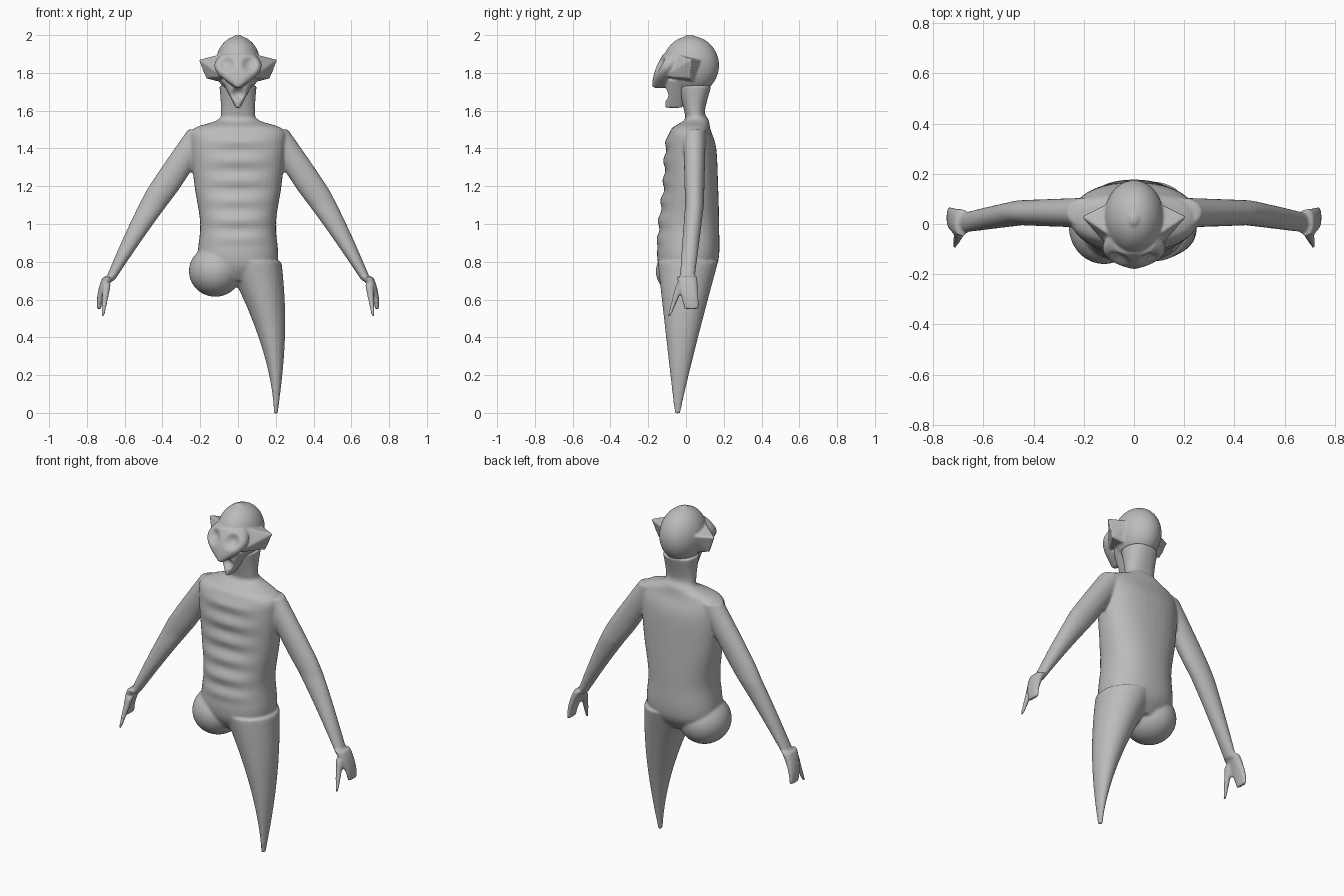
import bpy, bmesh, math
from mathutils import Matrix, Vector

if "Cube" in bpy.data.objects:
    bpy.data.objects.remove(bpy.data.objects["Cube"])

shade = (0.5, 0.5, 0.5, 1)
grey = bpy.data.materials.new("plain_grey")
grey.use_nodes = True
grey.diffuse_color = shade
grey.node_tree.nodes["Principled BSDF"].inputs["Base Color"].default_value = shade


def superellipse(angle, power):
    """Unit point on a rounded-box outline."""
    return [math.copysign(abs(part) ** (2 / power), part)
            for part in (math.cos(angle), math.sin(angle))]


def loft(mesh, rings, power=2, sides=40):
    """Skin horizontal rings given as (height, left, right, front, back)."""
    previous = None
    for height, left, right, front, back in rings:
        loop = []
        for index in range(sides):
            across, along = superellipse(math.tau * index / sides, power)
            loop.append(mesh.verts.new(((left + right + across * (right - left)) / 2,
                                        (front + back + along * (back - front)) / 2,
                                        height)))
        if previous:
            for index in range(sides):
                following = (index + 1) % sides
                mesh.faces.new((previous[index], previous[following],
                                loop[following], loop[index]))
        else:
            mesh.faces.new(loop)
        previous = loop
    mesh.faces.new(previous)


def grow(mesh, bottom, top, rule, power=2, side=1, layers=24):
    """Loft whose ring extents follow a rule of the height fraction."""
    rings = []
    for layer in range(layers + 1):
        t = layer / layers
        left, right, front, back = rule(t)
        rings.append((bottom + (top - bottom) * t, side * left, side * right, front, back))
    loft(mesh, rings, power)


def smooth_rings(stations, steps=6):
    """Blend sparse (height, half width, front, back) stations into rings."""
    points = [Vector(station) for station in stations]
    points = [points[0]] + points + [points[-1]]
    for before, start, end, after in zip(points, points[1:], points[2:], points[3:]):
        for step in range(steps):
            t = step / steps
            ease = t * (1 - t) / 2
            mix = start.lerp(end, t * t * (3 - 2 * t))
            mix += ease * ((1 - t) * (end - before) - t * (after - start))
            height, half, front, back = mix
            yield height, -half, half, front, back


def ball(mesh, centre, radii):
    place = Matrix.Translation(centre) @ Matrix.Diagonal((*radii, 1))
    bmesh.ops.create_uvsphere(mesh, u_segments=40, v_segments=24, radius=1, matrix=place)


def hull(mesh, points, side):
    corners = [mesh.verts.new((side * x, y, z)) for x, y, z in points]
    bmesh.ops.convex_hull(mesh, input=corners)


def fuse(name, mesh, voxel, sculpt):
    """Melt overlapping volumes into one skin, then sculpt its surface."""
    bmesh.ops.recalc_face_normals(mesh, faces=mesh.faces)
    data = bpy.data.meshes.new(name)
    mesh.to_mesh(data)
    mesh.free()
    part = bpy.data.objects.new(name, data)
    bpy.context.collection.objects.link(part)
    remesh = part.modifiers.new("skin", 'REMESH')
    remesh.mode = 'VOXEL'
    remesh.voxel_size = voxel
    soften = part.modifiers.new("soften", 'SMOOTH')
    soften.iterations = 5
    graph = bpy.context.evaluated_depsgraph_get()
    skin = bpy.data.meshes.new_from_object(part.evaluated_get(graph))
    part.modifiers.clear()
    part.data = skin
    for vertex in skin.vertices:
        vertex.co.y += sculpt(vertex.co)
    skin.materials.clear()
    skin.materials.append(grey)
    for face in skin.polygons:
        face.use_smooth = True
        face.material_index = 0


def falloff(distance, radius):
    return max(0, 1 - (distance / radius) ** 2) ** 2


def clamp(value):
    return max(0, min(1, value))


# Tapering left leg
def leg(t):
    inner = 0.19 - 0.26 * t ** 1.7
    outer = 0.21 + 0.04 * math.sin(2.6 * t)
    return inner, outer, -0.06 - 0.09 * t, -0.03 + 0.2 * t ** 1.1


# Arm from wrist to shoulder, thickening upward
def arm(t):
    centre = 0.68 - t / 2 + 0.02 * math.sin(math.pi * t)
    half = min(0.025 + 0.1 * t, 0.085)
    depth = 0.04 + 0.02 * t
    y = 0.005 + 0.04 * clamp(2 * t)
    return centre - half, centre + half, y - depth, y + depth


# Mitten hand from fingertips to wrist
def hand(t):
    centre = 0.735 - 0.05 * t * t
    half = 0.01 + 0.02 * t
    return centre - half, centre + half, -0.01 - 0.04 * t, 0.07 - 0.01 * t


# Thumb pointing down and forward
def thumb(t):
    half = 0.008 + 0.015 * t
    centre = 0.715 - 0.02 * t
    y = 0.06 * t - 0.09
    return centre - half, centre + half, y - half, y + half


# Beaked upper face, from beak tip to brow
def muzzle(t):
    half = 0.01 + 0.115 * math.sin(2.4 * t)
    return -half, half, -0.18 + 0.06 * t * t, -0.1 + 0.1 * t


# Lower jaw, from chin to cheeks
def jaw(t):
    half = 0.012 + 0.075 * t
    return -half, half, -0.11, -0.02 + 0.06 * t


# Shallow ribs across the chest and belly
def ribs(point):
    if point.y > 0:
        return 0
    fade = falloff(point.x, 0.23) * clamp(-point.y / 0.06)
    fade *= clamp((1.5 - point.z) / 0.06) * clamp((point.z - 0.85) / 0.1)
    return 0.006 * fade * math.sin(60 * point.z)


# Hollow eyes and open mouth
def features(point):
    if point.y > -0.04:
        return 0
    eye = falloff(math.hypot(abs(point.x) - 0.06, point.z - 1.845), 0.05)
    mouth = falloff(math.hypot(point.x, point.z - 1.69), 0.045)
    return 0.025 * eye + 0.03 * mouth


# Body: torso with neck, leg, stump, arms and hands
body = bmesh.new()
torso = [(0.7, 0.12, -0.1, 0.1), (0.8, 0.21, -0.15, 0.17), (1, 0.2, -0.145, 0.175),
         (1.2, 0.23, -0.12, 0.17), (1.4, 0.25, -0.11, 0.16), (1.5, 0.24, -0.08, 0.13),
         (1.55, 0.11, -0.01, 0.12), (1.6, 0.09, -0.01, 0.1), (1.75, 0.1, -0.05, 0.14)]
loft(body, list(smooth_rings(torso)), 2.3)
grow(body, -0.005, 0.8, leg)
ball(body, (-0.12, -0.01, 0.75), (0.14, 0.15, 0.135))
for side in (1, -1):
    grow(body, 0.7, 1.5, arm, side=side)
    grow(body, 0.55, 0.72, hand, 2.3, side)
    grow(body, 0.51, 0.68, thumb, side=side)
fuse("body", body, 0.008, ribs)

# Head: cranium with crown peak, beaked face, jaw and swept ears
head = bmesh.new()
ball(head, (0, 0.025, 1.84), (0.12, 0.15, 0.155))
ball(head, (0, 0.02, 1.97), (0.03, 0.04, 0.033))
grow(head, 1.72, 1.9, muzzle, 2.2)
grow(head, 1.615, 1.76, jaw, 2.6)
ear = [(0.09, -0.05, 1.9), (0.09, 0.09, 1.87), (0.08, -0.12, 1.78),
       (0.09, 0.04, 1.75), (0.17, 0.02, 1.77), (0.21, 0.03, 1.87)]
for side in (1, -1):
    hull(head, ear, side)
fuse("head", head, 0.006, features)
